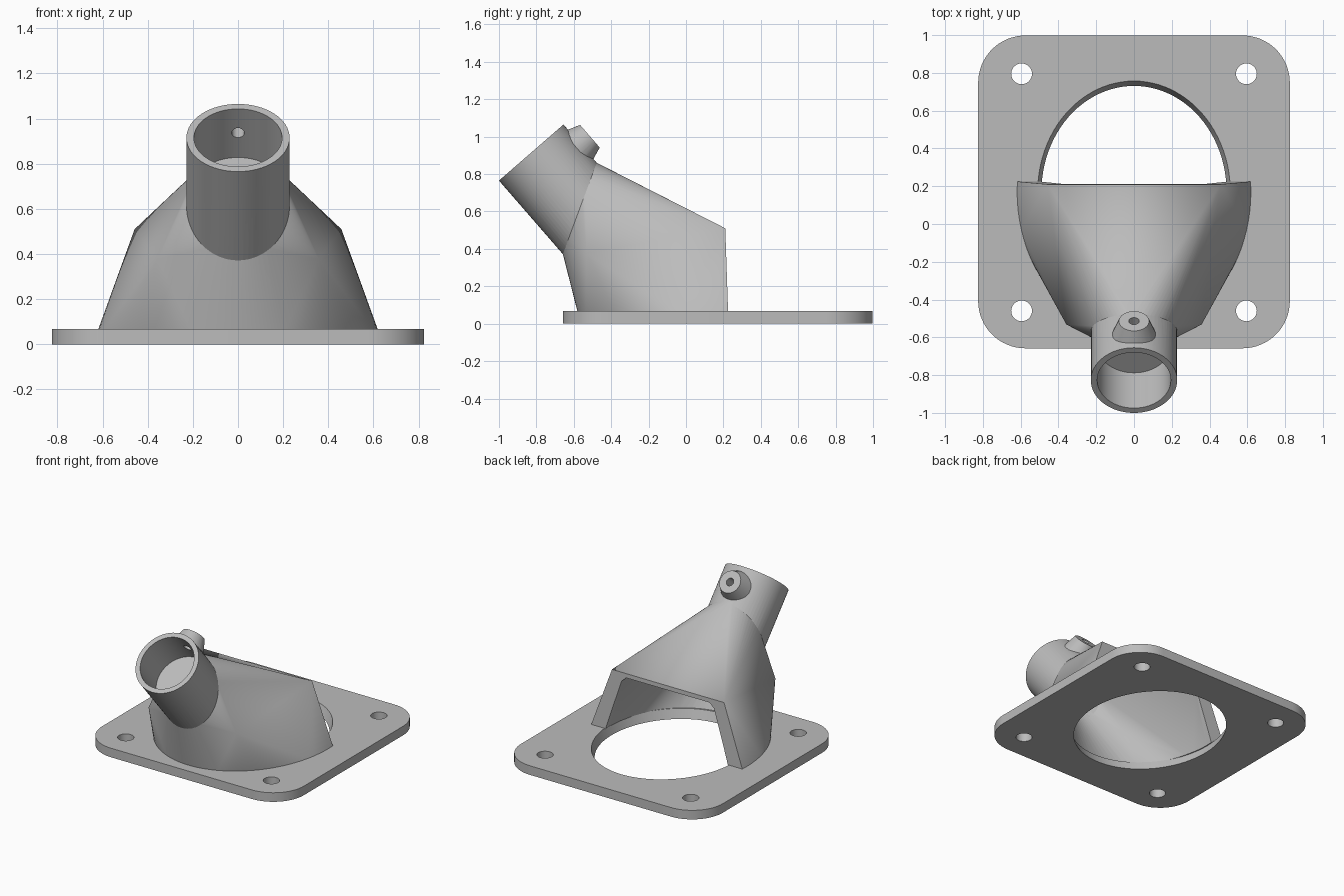
import bpy, bmesh, math
from mathutils import Vector

if "Cube" in bpy.data.objects:
    bpy.data.objects.remove(bpy.data.objects["Cube"], do_unlink=True)

grey = bpy.data.materials.new("plain_grey")
grey.use_nodes = True
COLOUR = (0.5, 0.5, 0.5, 1)
grey.diffuse_color = COLOUR
grey.node_tree.nodes["Principled BSDF"].inputs["Base Color"].default_value = COLOUR

PLATE_MID, PLATE_TOP = 0.17, 0.067
SPOUT_END = Vector((0, -0.8275, 0.915))      # centre of the spout rim
SIDE = Vector((1, 0, 0))
DOWN = Vector((0, 0.656, -0.755))            # along the spout, into the housing
BACK = Vector((0, 0.755, 0.656))             # across the spout, up and back


def hull(name, points):
    """Solid convex hull around the points."""
    bm = bmesh.new()
    for p in points:
        bm.verts.new(p)
    res = bmesh.ops.convex_hull(bm, input=bm.verts[:])
    junk = {v for v in res["geom_interior"] + res["geom_unused"]
            if isinstance(v, bmesh.types.BMVert)}
    bmesh.ops.delete(bm, geom=list(junk), context='VERTS')
    bmesh.ops.dissolve_limit(bm, angle_limit=0.002, verts=bm.verts[:], edges=bm.edges[:])
    bmesh.ops.recalc_face_normals(bm, faces=bm.faces[:])
    mesh = bpy.data.meshes.new(name)
    bm.to_mesh(mesh)
    bm.free()
    mesh.materials.append(grey)
    obj = bpy.data.objects.new(name, mesh)
    bpy.context.collection.objects.link(obj)
    return obj


def ring(centre, u, v, a, b, n=64):
    angles = [2 * math.pi * i / n for i in range(n)]
    return [Vector(centre) + u * a * math.cos(t) + v * b * math.sin(t) for t in angles]


def spout_ring(r, depth, skew=0.0):
    """Circle round the spout; skew tilts it so the upper side is shallower."""
    return ring(SPOUT_END + DOWN * depth, SIDE, BACK * r - DOWN * skew, r, 1)


def flat_ring(x, y, z, a, b, n=64):
    return ring((x, y, z), SIDE, Vector((0, 1, 0)), a, b, n)


def front_arc(a, b, y_end, z, n=48):
    """Front part of an ellipse, ended squarely at y_end."""
    t0 = math.asin((y_end - PLATE_MID) / b)
    span = math.pi + 2 * t0
    return [Vector((a * math.cos(t0 - span * i / n),
                    PLATE_MID + b * math.sin(t0 - span * i / n), z)) for i in range(n + 1)]


def pair(x, y, z):
    return [Vector((x, y, z)), Vector((-x, y, z))]


def combine(obj, other, operation):
    mod = obj.modifiers.new("combine", 'BOOLEAN')
    mod.operation, mod.solver, mod.object = operation, 'EXACT', other
    bpy.context.view_layer.objects.active = obj
    bpy.ops.object.modifier_apply(modifier=mod.name)
    bpy.data.objects.remove(other, do_unlink=True)


def smooth(obj):
    bpy.ops.object.select_all(action='DESELECT')
    obj.select_set(True)
    bpy.context.view_layer.objects.active = obj
    bpy.ops.object.shade_smooth_by_angle(angle=math.radians(25))


# Base plate with rounded corners, bolt holes and a tapered oval opening
R = 0.25
corners = [p for x in (-1, 1) for y in (-1, 1) for z in (0, PLATE_TOP)
           for p in flat_ring(x * (0.825 - R), PLATE_MID + y * (0.828 - R), z, R, R)]
plate = hull("base_plate", corners)
for x in (-0.595, 0.595):
    for y in (-0.46, 0.795):
        combine(plate, hull("bolt_hole", flat_ring(x, y, -0.1, 0.055, 0.055, 32)
                            + flat_ring(x, y, 0.2, 0.055, 0.055, 32)), 'DIFFERENCE')
combine(plate, hull("opening", flat_ring(0, PLATE_MID, -0.067, 0.47, 0.535, 96)
                    + flat_ring(0, PLATE_MID, 0.134, 0.53, 0.613, 96)), 'DIFFERENCE')
smooth(plate)

# Housing that blends the oval base into the spout
housing = hull("housing", front_arc(0.62, 0.75, 0.225, PLATE_TOP - 0.003)
               + pair(0.458, 0.21, 0.51) + pair(0.358, -0.532, 0.378)
               + spout_ring(0.228, 0.395, 0.125))

# Spout tube and the screw boss on its upper side
combine(housing, hull("spout", spout_ring(0.2285, 0)
                      + spout_ring(0.2285, 0.42, 0.125)), 'UNION')
boss_root = SPOUT_END + DOWN * 0.14
combine(housing, hull("screw_boss", ring(boss_root + BACK * 0.294, SIDE, DOWN, 0.08, 0.08, 40)
                      + ring(boss_root + BACK * 0.2, SIDE, DOWN, 0.114, 0.114, 40)), 'UNION')

# Hollow inside, open at the back and bottom
combine(housing, hull("cavity", front_arc(0.51, 0.587, 0.3, 0.04)
                      + pair(0.378, 0.3, 0.445) + pair(0.378, 0.2, 0.445)
                      + pair(0.27, -0.42, 0.34)
                      + spout_ring(0.15, 0.43, 0.07)), 'DIFFERENCE')
# Stepped bore and screw hole
combine(housing, hull("narrow_bore", spout_ring(0.15, 0.2)
                      + spout_ring(0.15, 0.45, 0.07)), 'DIFFERENCE')
combine(housing, hull("wide_bore", spout_ring(0.195, -0.05)
                      + spout_ring(0.195, 0.285)), 'DIFFERENCE')
combine(housing, hull("screw_hole", ring(boss_root + BACK * 0.1, SIDE, DOWN, 0.028, 0.028, 20)
                      + ring(boss_root + BACK * 0.35, SIDE, DOWN, 0.028, 0.028, 20)), 'DIFFERENCE')
smooth(housing)
